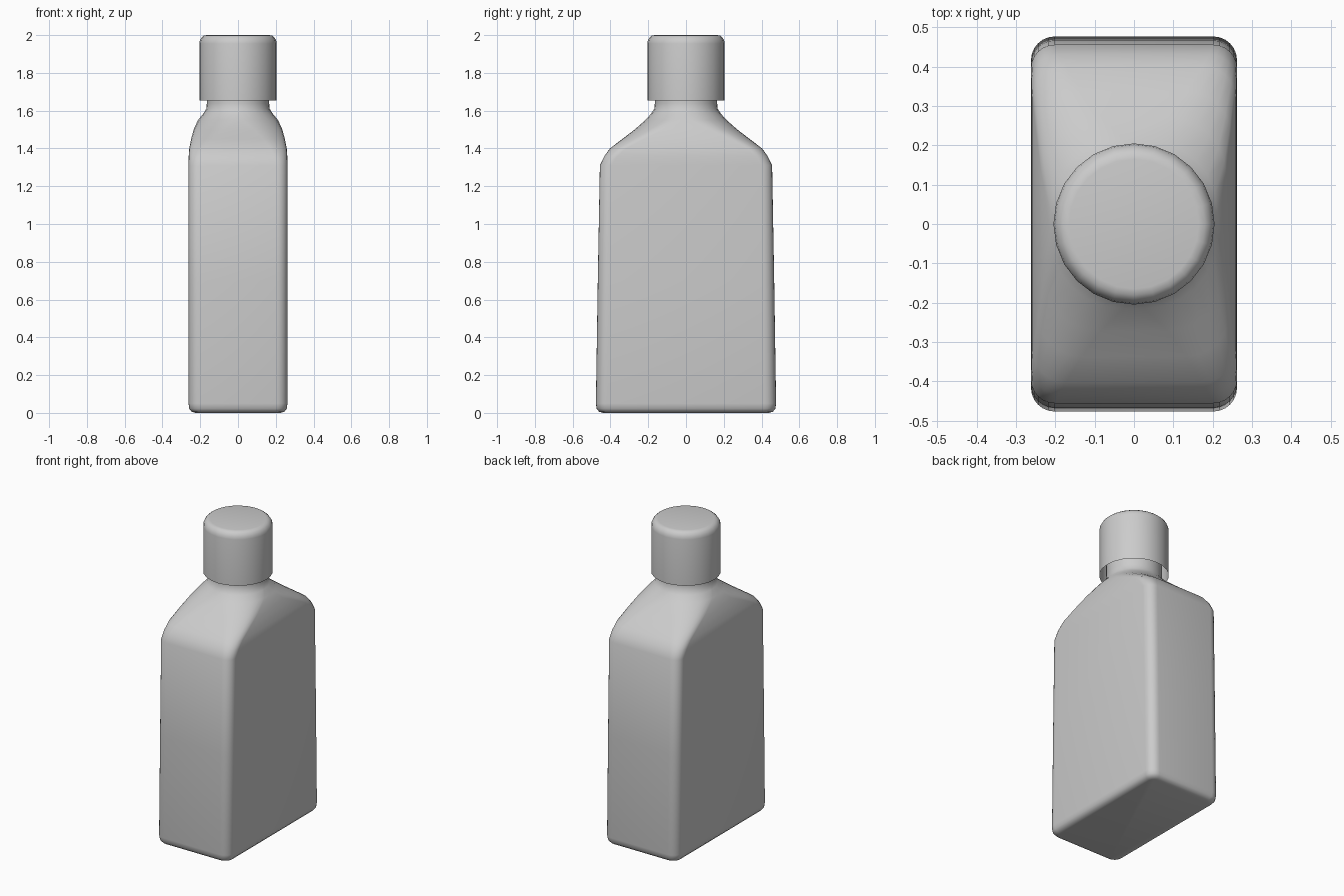
import bpy, bmesh, math

if "Cube" in bpy.data.objects:
    bpy.data.objects.remove(bpy.data.objects["Cube"])

SEG = 6  # segments per rounded corner


def ring(z, hx, hy, r):
    """Rounded rectangle; becomes a circle when r == hx == hy."""
    pts = []
    for q, (sx, sy) in enumerate([(1, 1), (-1, 1), (-1, -1), (1, -1)]):
        for i in range(SEG + 1):
            a = math.pi / 2 * (q + i / SEG)
            pts.append((sx * (hx - r) + r * math.cos(a),
                        sy * (hy - r) + r * math.sin(a), z))
    return pts


def loft(name, sections, close_bottom=True):
    bm = bmesh.new()
    rings = [[bm.verts.new(p) for p in ring(*s)] for s in sections]
    n = len(rings[0])
    for a, b in zip(rings, rings[1:]):
        for i in range(n):
            j = (i + 1) % n
            bm.faces.new((a[i], a[j], b[j], b[i]))
    bm.faces.new(rings[-1])
    if close_bottom:
        bm.faces.new(rings[0][::-1])
    bmesh.ops.remove_doubles(bm, verts=bm.verts, dist=1e-5)
    bmesh.ops.dissolve_degenerate(bm, edges=bm.edges, dist=1e-5)
    me = bpy.data.meshes.new(name)
    bm.to_mesh(me)
    bm.free()
    ob = bpy.data.objects.new(name, me)
    bpy.context.collection.objects.link(ob)
    bpy.ops.object.select_all(action='DESELECT')
    ob.select_set(True)
    bpy.context.view_layer.objects.active = ob
    bpy.ops.object.shade_smooth_by_angle(angle=math.radians(50))
    return ob


# Flat bottle: base, tapered body, shoulders, round neck (z, half x, half y, corner radius)
loft("bottle", [
    (0.0, 0.225, 0.44, 0.035),
    (0.006, 0.245, 0.46, 0.05),
    (0.022, 0.258, 0.473, 0.058),
    (0.05, 0.262, 0.477, 0.06),
    (0.70, 0.262, 0.467, 0.06),
    (1.31, 0.262, 0.456, 0.06),
    (1.36, 0.261, 0.432, 0.07),
    (1.40, 0.258, 0.403, 0.085),
    (1.45, 0.248, 0.337, 0.115),
    (1.50, 0.235, 0.272, 0.15),
    (1.55, 0.212, 0.215, 0.185),
    (1.585, 0.183, 0.184, 0.178),
    (1.61, 0.168, 0.168, 0.168),
    (1.64, 0.165, 0.165, 0.165),
    (1.90, 0.165, 0.165, 0.165),
])

# Screw cap, open underneath
R = 0.205
loft("cap", [(z, r, r, r) for z, r in [
    (1.655, R), (1.955, R), (1.972, R - 0.003), (1.987, R - 0.012),
    (1.997, R - 0.024), (2.0, R - 0.04)]], close_bottom=False)
